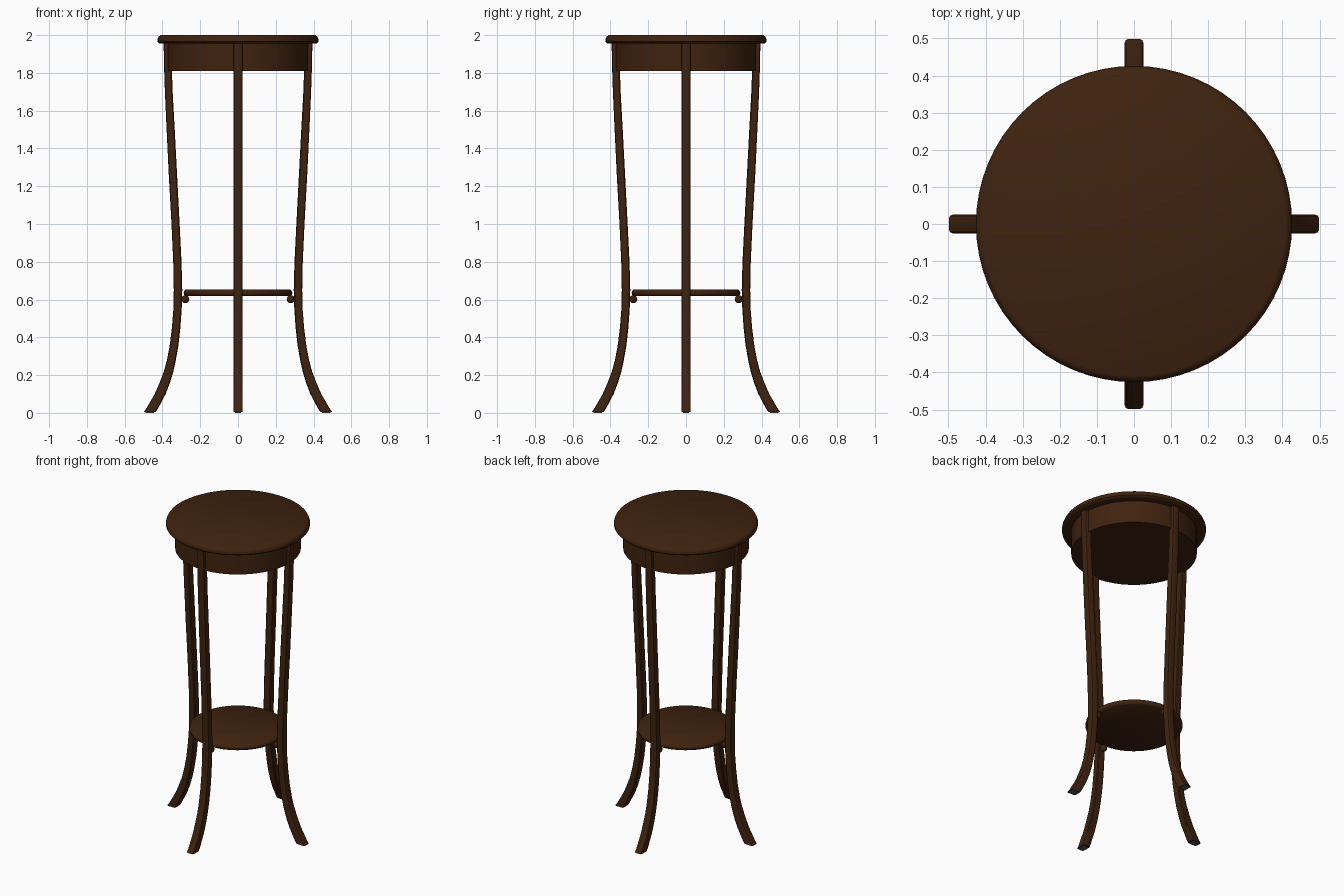
import bpy, bmesh, math

if "Cube" in bpy.data.objects:
    bpy.data.objects.remove(bpy.data.objects["Cube"])


def material(name, color):
    m = bpy.data.materials.new(name)
    m.diffuse_color = (*color, 1)
    m.use_nodes = True
    m.node_tree.nodes["Principled BSDF"].inputs["Base Color"].default_value = m.diffuse_color
    return m


wood = material("dark brown wood", (0.050, 0.0165, 0.0048))
felt = material("grey felt", (0.09, 0.09, 0.10))


def finish(name, bm, mat, smooth=True):
    bmesh.ops.recalc_face_normals(bm, faces=bm.faces)
    mesh = bpy.data.meshes.new(name)
    bm.to_mesh(mesh)
    bm.free()
    mesh.materials.append(mat)
    ob = bpy.data.objects.new(name, mesh)
    bpy.context.collection.objects.link(ob)
    if smooth:
        bpy.ops.object.select_all(action='DESELECT')
        ob.select_set(True)
        bpy.context.view_layer.objects.active = ob
        bpy.ops.object.shade_smooth_by_angle(angle=math.radians(40))
    return ob


def turned(name, profile, segments=64):
    """Solid disc turned from (radius, height) points, capped at both ends."""
    bm = bmesh.new()
    rings = [[bm.verts.new((r * math.cos(2 * math.pi * i / segments),
                            r * math.sin(2 * math.pi * i / segments), z))
              for i in range(segments)] for r, z in profile]
    for a, b in zip(rings, rings[1:]):
        for i in range(segments):
            j = (i + 1) % segments
            bm.faces.new((a[i], a[j], b[j], b[i]))
    bm.faces.new(rings[0][::-1])
    bm.faces.new(rings[-1])
    return finish(name, bm, wood)


# Round top, apron drum and lower shelf
turned("table_top", [(0.405, 1.955), (0.418, 1.957), (0.426, 1.965),
                     (0.426, 1.98), (0.42, 1.993), (0.408, 2.0)])
turned("apron", [(0.372, 1.81), (0.372, 1.957)])
turned("shelf", [(0.277, 0.618), (0.285, 0.624), (0.288, 0.635),
                 (0.285, 0.646), (0.277, 0.652)])

# Leg outline: (height, inner radius, outer radius)
LEG = [(0.005, 0.437, 0.499), (0.02, 0.425, 0.487), (0.10, 0.383, 0.441),
       (0.16, 0.360, 0.415), (0.22, 0.342, 0.392), (0.28, 0.329, 0.376),
       (0.36, 0.315, 0.361), (0.45, 0.305, 0.350), (0.55, 0.298, 0.342),
       (0.65, 0.295, 0.340), (0.80, 0.299, 0.343), (1.00, 0.309, 0.352),
       (1.25, 0.322, 0.366), (1.50, 0.335, 0.378), (1.70, 0.346, 0.387),
       (1.82, 0.350, 0.391), (1.957, 0.353, 0.394)]
HALF, C = 0.025, 0.010  # half width and corner chamfer


def leg(name, angle):
    bm = bmesh.new()
    rings = []
    for z, a, b in LEG:
        section = [(a, -HALF + C / 2), (a + C / 2, -HALF), (b - C, -HALF),
                   (b - C * 0.3, -HALF + C * 0.3), (b, -HALF + C),
                   (b, HALF - C), (b - C * 0.3, HALF - C * 0.3),
                   (b - C, HALF), (a + C / 2, HALF), (a, HALF - C / 2)]
        rings.append([bm.verts.new((x, y, z)) for x, y in section])
    for lo, hi in zip(rings, rings[1:]):
        for i in range(len(lo)):
            j = (i + 1) % len(lo)
            bm.faces.new((lo[i], lo[j], hi[j], hi[i]))
    bm.faces.new(rings[0][::-1])
    bm.faces.new(rings[-1])
    ob = finish(name, bm, wood)
    ob.rotation_euler.z = angle


def foot_pad(name, angle):
    bm = bmesh.new()
    bmesh.ops.create_cube(bm, size=1)
    for v in bm.verts:
        v.co = (0.467 + v.co.x * 0.044, v.co.y * 0.034, 0.003 + v.co.z * 0.006)
    finish(name, bm, felt, False).rotation_euler.z = angle


def shelf_peg(name, angle):
    bm = bmesh.new()
    bmesh.ops.create_uvsphere(bm, u_segments=16, v_segments=10, radius=0.021)
    for v in bm.verts:
        v.co.x += 0.279
        v.co.z += 0.602
    finish(name, bm, wood).rotation_euler.z = angle


# Four splayed legs with pads and shelf pegs
for k, side in enumerate(("right", "back", "left", "front")):
    turn = k * math.pi / 2
    leg(side + "_leg", turn)
    foot_pad(side + "_foot_pad", turn)
    shelf_peg(side + "_shelf_peg", turn)
